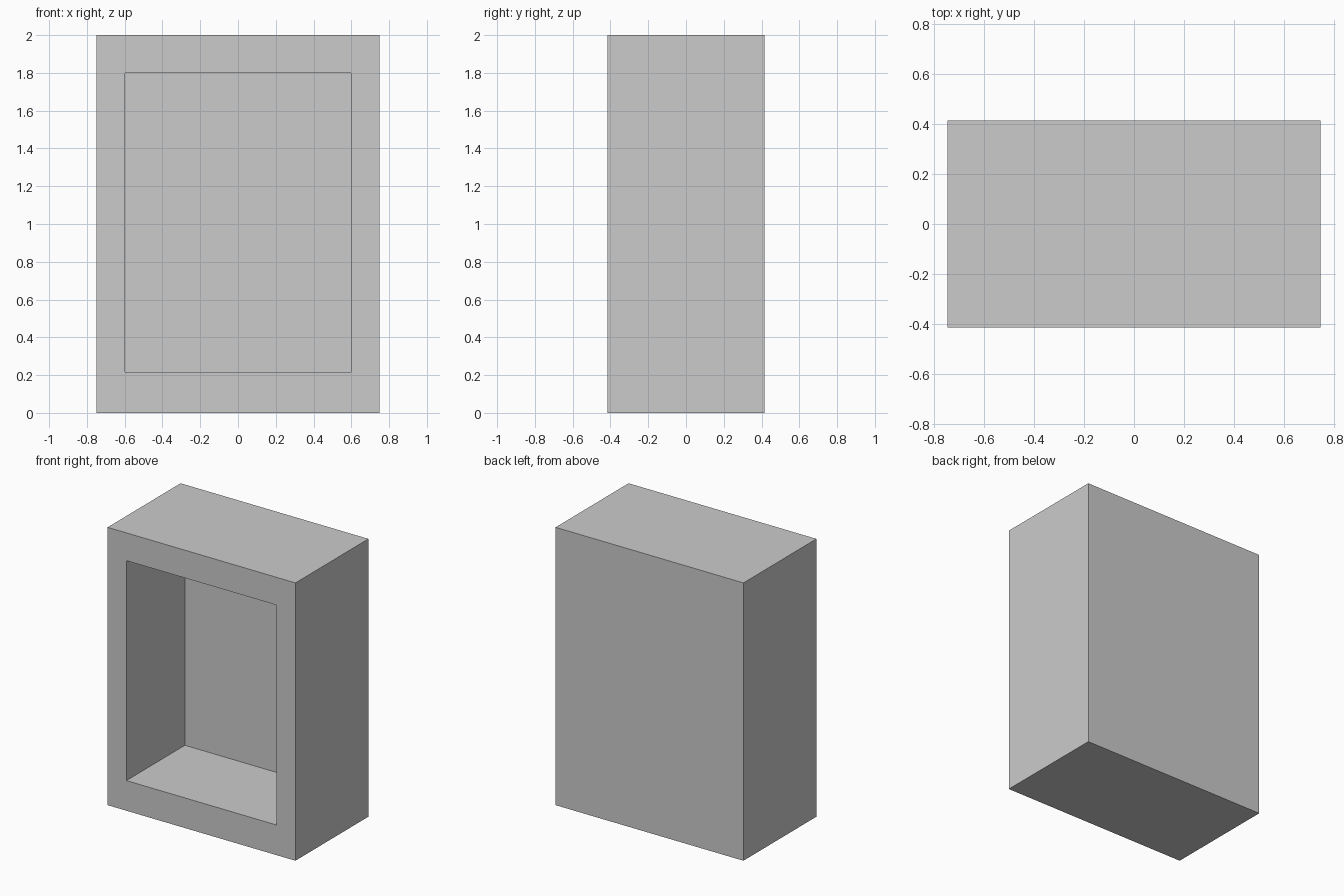
import bpy, bmesh
from mathutils import Vector

if "Cube" in bpy.data.objects:
    bpy.data.objects.remove(bpy.data.objects["Cube"])

W, D, H = 0.748, 0.415, 2.0           # half width, half depth, height
OPEN_X, OPEN_LOW, OPEN_TOP = 0.598, 0.217, 1.8
CAVITY = 0.665                        # depth of the recess

bm = bmesh.new()

# Outer case
bmesh.ops.create_cube(bm, size=1)
for v in bm.verts:
    v.co = Vector((v.co.x * 2 * W, v.co.y * 2 * D, (v.co.z + 0.5) * H))

# Front rim around the opening
bm.normal_update()
front = min(bm.faces, key=lambda f: f.normal.y)
bmesh.ops.inset_region(bm, faces=[front], thickness=0.1)
for v in front.verts:
    v.co.x = OPEN_X if v.co.x > 0 else -OPEN_X
    v.co.z = OPEN_TOP if v.co.z > H / 2 else OPEN_LOW

# Recess pushed back from the rim
recess = bmesh.ops.extrude_discrete_faces(bm, faces=[front])["faces"]
bmesh.ops.translate(bm, verts=recess[0].verts, vec=(0, CAVITY, 0))
bmesh.ops.recalc_face_normals(bm, faces=bm.faces)

mesh = bpy.data.meshes.new("cabinet_case")
bm.to_mesh(mesh)
bm.free()
bpy.context.collection.objects.link(bpy.data.objects.new("cabinet_case", mesh))
